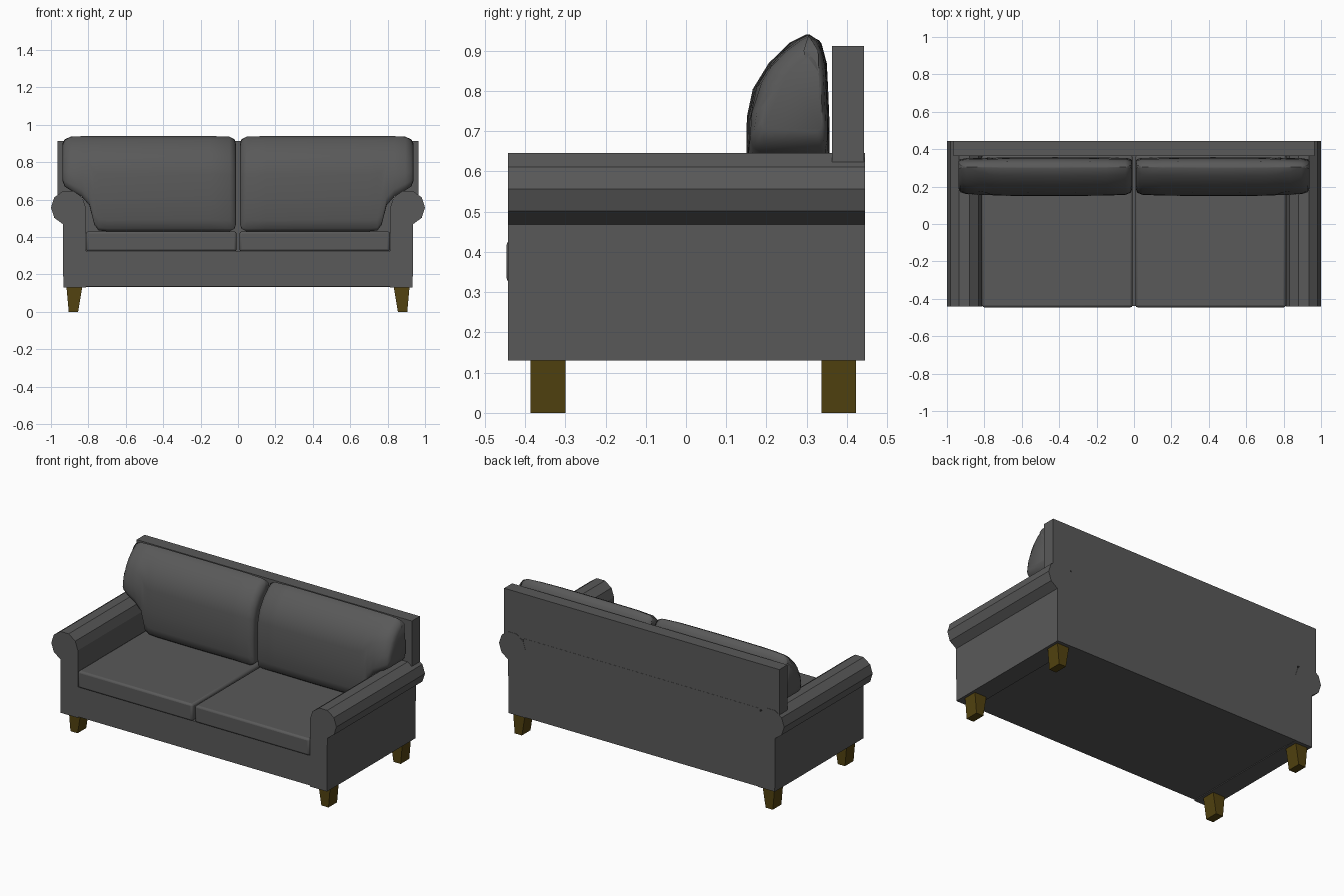
import bpy, bmesh, math

if "Cube" in bpy.data.objects:
    bpy.data.objects.remove(bpy.data.objects["Cube"])


def material(name, color):
    m = bpy.data.materials.new(name)
    m.diffuse_color = (*color, 1)
    m.use_nodes = True
    m.node_tree.nodes["Principled BSDF"].inputs["Base Color"].default_value = m.diffuse_color
    return m


FABRIC = material("dark_fabric", (0.1, 0.1, 0.1))
WOOD = material("leg_wood", (0.085, 0.055, 0.005))


def make(name, rings, mat=FABRIC, bevel=0, smooth=False):
    """Skin a row of equal closed rings and cap both ends."""
    bm = bmesh.new()
    vs = [[bm.verts.new(p) for p in ring] for ring in rings]
    n = len(vs[0])
    for a, b in zip(vs, vs[1:]):
        for i in range(n):
            j = (i + 1) % n
            bm.faces.new((a[i], a[j], b[j], b[i]))
    bm.faces.new(vs[0])
    bm.faces.new(vs[-1])
    bmesh.ops.recalc_face_normals(bm, faces=bm.faces)
    me = bpy.data.meshes.new(name)
    bm.to_mesh(me)
    bm.free()
    me.materials.append(mat)
    ob = bpy.data.objects.new(name, me)
    bpy.context.collection.objects.link(ob)
    if bevel:
        mod = ob.modifiers.new("rounded_edges", 'BEVEL')
        mod.width, mod.segments = bevel, 2
    if smooth:
        bpy.ops.object.select_all(action='DESELECT')
        ob.select_set(True)
        bpy.context.view_layer.objects.active = ob
        bpy.ops.object.shade_smooth_by_angle(angle=math.radians(50))
    return ob


def box(name, x, y, z, **kw):
    return make(name, [[(x[0], y[0], h), (x[1], y[0], h), (x[1], y[1], h), (x[0], y[1], h)]
                       for h in z], **kw)


def interp(table, t):
    for (a, u), (b, v) in zip(table, table[1:]):
        if t <= b:
            return u + (v - u) * max(0, (t - a) / (b - a))
    return table[-1][1]


# Base and backrest
box("base", (-0.82, 0.82), (-0.438, 0.40), (0.135, 0.325))
box("back_lower", (-0.83, 0.83), (0.363, 0.444), (0.132, 0.63))
box("back_upper", (-0.965, 0.965), (0.363, 0.443), (0.622, 0.912))

# Arm profile: ten-sided roll on a straight panel
roll = [(0.907 + 0.093 * math.cos(math.radians(a)), 0.557 + 0.093 * math.sin(math.radians(a)))
        for a in range(-72, 181, 36)]
arm = [(0.814, 0.13), (0.934, 0.13)] + roll

# Back cushion: (z, y) curves of front and rear, then cross-sections (x, bottom, top, inset)
FRONT = [(0.43, 0.185), (0.445, 0.165), (0.49, 0.153), (0.60, 0.149), (0.735, 0.151),
         (0.805, 0.166), (0.87, 0.206), (0.92, 0.257), (0.94, 0.297)]
REAR = [(0.43, 0.335), (0.46, 0.352), (0.60, 0.357), (0.75, 0.356), (0.87, 0.35),
        (0.925, 0.335), (0.94, 0.308)]
SECTIONS = [(0.012, 0.465, 0.90, 0.045), (0.018, 0.445, 0.922, 0.026), (0.045, 0.43, 0.936, 0.01),
            (0.15, 0.43, 0.94, 0.004), (0.42, 0.43, 0.94, 0), (0.70, 0.43, 0.94, 0.003),
            (0.745, 0.435, 0.94, 0.006), (0.768, 0.465, 0.94, 0.007), (0.795, 0.57, 0.94, 0.008),
            (0.835, 0.615, 0.939, 0.009), (0.895, 0.65, 0.936, 0.013),
            (0.927, 0.67, 0.922, 0.026), (0.938, 0.70, 0.90, 0.045)]


def section(x, bottom, top, inset):
    f = [0, 0.03, 0.12, 0.33, 0.6, 0.735, 0.86, 0.96, 1]
    hs = [bottom + (top - bottom) * t for t in f]
    dz = 0.94 - top
    # round the lower edge wherever the bottom is raised by the arm
    tuck = [0.025 if bottom > 0.5 else 0, 0.008 if bottom > 0.5 else 0] + [0] * 7
    front = [(x, interp(FRONT, h + dz) + inset * 0.7 + t, h) for h, t in zip(hs, tuck)]
    rear = [(x, interp(REAR, h + dz) - inset * 0.35 - t * 0.6, h) for h, t in zip(hs, tuck)]
    return front + rear[::-1]


for s, side in ((-1, "left"), (1, "right")):
    make(side + "_arm", [[(s * x, y, z) for x, z in arm] for y in (-0.442, 0.445)])
    box(side + "_seat_cushion", sorted((s * 0.008, s * 0.812)), (-0.446, 0.37), (0.323, 0.43),
        bevel=0.012, smooth=True)
    make(side + "_back_cushion",
         [[(s * x, y, z) for x, y, z in section(*p)] for p in SECTIONS], smooth=True)
    # Legs taper only across the width
    for name, y0, y1 in (("front", -0.386, -0.30), ("back", 0.337, 0.423)):
        make(f"{side}_{name}_leg",
             [[(s * a, y0, z), (s * b, y0, z), (s * b, y1, z), (s * a, y1, z)]
              for a, b, z in ((0.855, 0.905, 0), (0.833, 0.917, 0.132))], mat=WOOD)
